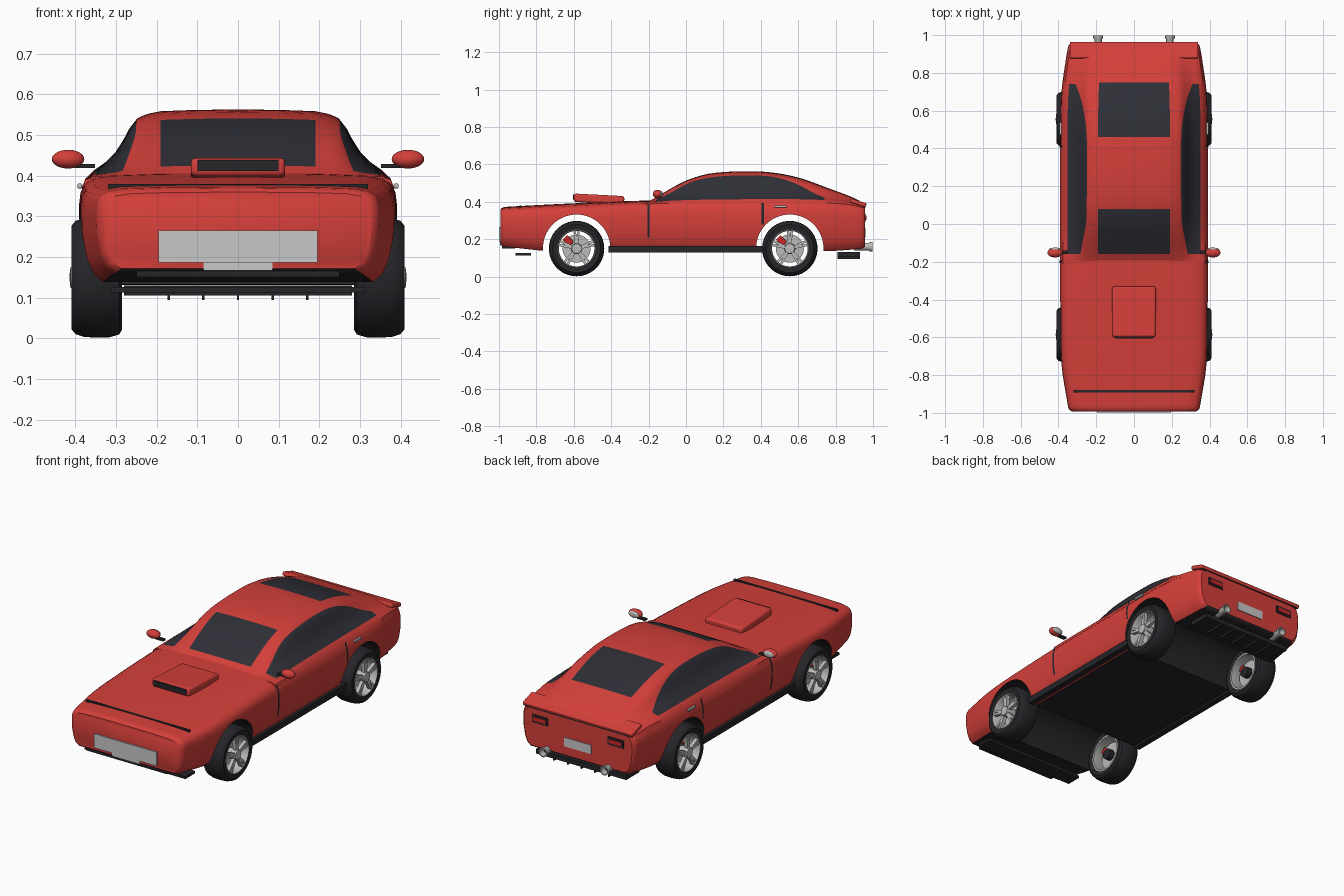
import bpy, bmesh, math
from mathutils import Matrix

if "Cube" in bpy.data.objects:
    bpy.data.objects.remove(bpy.data.objects["Cube"])

def mat(name, rgb):
    m = bpy.data.materials.new(name)
    m.diffuse_color = (*rgb, 1)
    m.use_nodes = True
    m.node_tree.nodes["Principled BSDF"].inputs["Base Color"].default_value = m.diffuse_color
    return m

RED = mat("red paint", (0.66, 0.05, 0.042))
GLASS = mat("dark glass", (0.028, 0.029, 0.038))
BLACK = mat("black rubber", (0.019, 0.019, 0.023))
METAL = mat("light metal", (0.5, 0.5, 0.49))
PLATE = mat("pale plate", (0.58, 0.58, 0.58))
CALIPER = mat("caliper red", (0.6, 0.02, 0.02))

def finish(name, bm, mats, angle=35, bevel=0):
    bmesh.ops.recalc_face_normals(bm, faces=bm.faces)
    me = bpy.data.meshes.new(name)
    bm.to_mesh(me)
    bm.free()
    ob = bpy.data.objects.new(name, me)
    bpy.context.collection.objects.link(ob)
    for m in mats:
        me.materials.append(m)
    if bevel:
        b = ob.modifiers.new("bevel", 'BEVEL')
        b.width, b.segments = bevel, 3
    bpy.ops.object.select_all(action='DESELECT')
    ob.select_set(True)
    bpy.context.view_layer.objects.active = ob
    bpy.ops.object.shade_smooth_by_angle(angle=math.radians(angle))
    return ob

def box(name, c, size, m, bevel=0, rx=0):
    bm = bmesh.new()
    M = Matrix.Translation(c) @ Matrix.Rotation(rx, 4, 'X') @ Matrix.Diagonal((*size, 1))
    bmesh.ops.create_cube(bm, size=1, matrix=M)
    return finish(name, bm, [m], bevel=bevel)

def loft(name, rings, mats, rule):
    bm = bmesh.new()
    vs = [[bm.verts.new(p) for p in r] for r in rings]
    n = len(rings[0])
    for i in range(len(vs) - 1):
        for j in range(n):
            k = (j + 1) % n
            f = bm.faces.new((vs[i][j], vs[i][k], vs[i + 1][k], vs[i + 1][j]))
            f.material_index = rule((rings[i][0][1] + rings[i + 1][0][1]) / 2, j)
    bm.faces.new(vs[0])
    bm.faces.new(vs[-1])
    return finish(name, bm, mats)

def lathe(name, prof, center, m, axis='X', side=1, seg=48):
    """Revolve a closed (radius, offset) profile round an axis."""
    bm = bmesh.new()
    rings = []
    for i in range(seg):
        a = 2 * math.pi * i / seg
        ring = []
        for r, o in prof:
            u, v = r * math.cos(a), r * math.sin(a)
            p = (o * side, u, v) if axis == 'X' else (u, o, v)
            ring.append(bm.verts.new([p[k] + center[k] for k in range(3)]))
        rings.append(ring)
    n = len(prof)
    for i in range(seg):
        A, B = rings[i], rings[(i + 1) % seg]
        for j in range(n):
            k = (j + 1) % n
            bm.faces.new((A[j], A[k], B[k], B[j]))
    bmesh.ops.remove_doubles(bm, verts=bm.verts, dist=1e-5)
    return finish(name, bm, [m])

def interp(keys, y):
    """Smooth curve through (y, value) keys."""
    if y <= keys[0][0]: return keys[0][1]
    if y >= keys[-1][0]: return keys[-1][1]
    i = max(k for k in range(len(keys) - 1) if keys[k][0] <= y)
    def slope(k):
        a, b = keys[max(k - 1, 0)], keys[min(k + 1, len(keys) - 1)]
        return (b[1] - a[1]) / (b[0] - a[0])
    (y0, v0), (y1, v1) = keys[i], keys[i + 1]
    d = y1 - y0
    t = (y - y0) / d
    return (v0 * (2*t**3 - 3*t*t + 1) + slope(i) * d * (t**3 - 2*t*t + t)
            + v1 * (3*t*t - 2*t**3) + slope(i + 1) * d * (t**3 - t*t))

# ---- lower body
WIDTH = [(-.992, .33), (-.98, .345), (-.95, .352), (-.75, .383), (-.5, .39), (.5, .39), (.7, .384), (.85, .364), (.945, .347), (.957, .335)]
TOP = [(-.992, .36), (-.98, .37), (-.95, .374), (-.6, .392), (-.2, .407), (.2, .408), (.7, .412), (.85, .405), (.945, .388), (.957, .378)]
BOT = [(-.992, .172), (-.98, .163), (-.9, .153), (-.7, .135), (.7, .135), (.945, .15), (.957, .16)]
SEC = [(0, 1), (.5, .995), (.8, .98), (.91, .95), (.965, .9), (.99, .82), (1, .7), (.995, .45), (.97, .22), (.93, .08), (.87, 0)]
NS = len(SEC)

def body_ring(y):
    w, zt, zb = interp(WIDTH, y), interp(TOP, y), interp(BOT, y)
    half = [(u * w, y, zb + t * (zt - zb)) for u, t in SEC]
    return [(-x, q, z) for x, q, z in half[:0:-1]] + half

def body_x(y, z):
    r = body_ring(y)[NS - 1:]
    for a, b in zip(r[4:], r[5:]):
        if b[2] <= z <= a[2]:
            return a[0] + (b[0] - a[0]) * (z - a[2]) / (b[2] - a[2])
    return r[4][0]

ys = [-.992, -.987, -.98, -.965, -.95, -.9] + [-.85 + .05 * i for i in range(36)] + [.93, .945, .952, .957]
body = loft("body", [body_ring(y) for y in ys], [RED, BLACK], lambda y, j: int(j == 2 * NS - 2))

# wheel arches cut right across the body
for wy in (-.585, .555):
    cut = lathe("arch_cutter", [(0, -.5), (.18, -.5), (.18, .5), (0, .5)], (0, wy, .152), RED, seg=64)
    cut.data.materials.append(BLACK)
    for p in cut.data.polygons:
        p.material_index = 1
    mod = body.modifiers.new("arch", 'BOOLEAN')
    mod.operation, mod.object, mod.solver = 'DIFFERENCE', cut, 'EXACT'
    bpy.ops.object.select_all(action='DESELECT')
    bpy.context.view_layer.objects.active = body
    body.select_set(True)
    bpy.ops.object.modifier_apply(modifier=mod.name)
    bpy.data.objects.remove(cut)
bpy.ops.object.shade_smooth_by_angle(angle=math.radians(35))

# ---- cabin with glass areas
ROOF = [(-.21, .398), (-.16, .424), (-.08, .472), (0, .513), (.1, .546), (.2, .559), (.32, .563), (.45, .558), (.6, .53), (.75, .477), (.9, .42), (.95, .392)]
CAB = [(0, 1), (.1, .995), (.19, .975), (.225, .93), (.25, .86), (.268, .7), (.283, .52), (.302, .34), (.327, .19), (.352, .08), (.375, -.06), (.383, -.2)]
EDGE = [(-.16, 6), (0, 4.2), (.1, 4), (.45, 4), (.6, 5), (.74, 7.6)]

def cabin_ring(y):
    h, base, s = interp(ROOF, y), interp(TOP, y) - .008, interp(WIDTH, y) / .39
    e = interp(EDGE, y)
    ps = [0, 1, 2] + [2 + (e - 2) * k / 5 for k in range(1, 6)] + [e + (9 - e) * k / 5 for k in range(1, 6)] + [10, 11]
    half = []
    for p in ps:
        i = min(int(p), 10)
        f = p - i
        u = CAB[i][0] * (1 - f) + CAB[i + 1][0] * f
        t = CAB[i][1] * (1 - f) + CAB[i + 1][1] * f
        half.append((u * s, y, base + t * (h - base if t > 0 else .16)))
    return [(-x, q, z) for x, q, z in half[:0:-1]] + half

def cabin_rule(y, j):
    k = min(abs(j - 14), abs(j - 13))
    if j < 28 and 7 <= k <= 11 and -.16 < y < .74:
        return 1
    return int(k <= 1 and (-.16 < y < .08 or .46 < y < .75))

cy = [-.21, -.185, -.16] + [-.13 + .03 * i for i in range(7)] + [.08] + [.12 + .04 * i for i in range(8)] + [.43, .46] \
    + [.5 + .04 * i for i in range(6)] + [.74, .75, .8, .85, .9, .93, .95]
loft("cabin", [cabin_ring(y) for y in cy], [RED, GLASS], cabin_rule)

# ---- hood and nose details
box("hood_scoop", (0, -.465, .415), (.232, .27, .045), RED, .012, math.radians(-3))
box("scoop_opening", (0, -.602, .425), (.2, .006, .027), BLACK)
box("hood_seam", (0, -.885, .374), (.64, .012, .012), BLACK)
box("front_plate", (0, -.993, .226), (.39, .012, .078), PLATE)
box("front_lower_plate", (0, -.99, .177), (.17, .01, .02), PLATE)
box("nose_valance", (0, -.95, .162), (.5, .07, .022), BLACK)
box("front_splitter", (0, -.87, .12), (.625, .085, .014), BLACK)

# ---- tail details
box("tail_spoiler", (0, .92, .395), (.68, .09, .022), RED, .006, math.radians(-18))
box("spoiler_seam", (0, .956, .372), (.66, .008, .005), BLACK)
box("rear_plate", (0, .957, .235), (.17, .008, .05), PLATE)
box("diffuser", (0, .87, .118), (.56, .12, .025), BLACK)
for i in range(-2, 3):
    box("diffuser_fin", (i * .085, .87, .108), (.006, .12, .028), BLACK)

def side_strip(name, y, z0, z1, s):
    """Thin shut line that follows the body side."""
    bm = bmesh.new()
    rows = []
    for i in range(9):
        z = z0 + (z1 - z0) * i / 8
        rows.append([bm.verts.new((s * (body_x(y, z) + .003), y + d, z)) for d in (-.006, .006)])
    for a, b in zip(rows, rows[1:]):
        bm.faces.new((a[0], a[1], b[1], b[0]))
    finish(name, bm, [BLACK])

TYRE = [(.103, .29), (.128, .285), (.14, .292), (.147, .315), (.148, .35), (.146, .38), (.139, .4), (.128, .409), (.103, .405)]
RIM = [(.105, .29), (.106, .402), (.1, .408), (.095, .4), (.095, .29)]
for s in (1, -1):
    side_strip("door_front_seam", -.2, .21, .385, s)
    side_strip("door_rear_seam", .41, .28, .395, s)
    box("door_handle", (s * .389, .505, .375), (.012, .065, .012), METAL, .003)
    box("sill", (s * .368, 0, .147), (.034, .83, .034), BLACK)
    # tail lights and exhausts
    box("tail_light_frame", (s * .235, .957, .315), (.1, .008, .045), BLACK, .003)
    box("tail_light", (s * .235, .961, .315), (.08, .006, .022), CALIPER)
    lathe("exhaust", [(.016, .9), (.02, .9), (.02, .975), (.026, .985), (.026, .998), (.02, .998), (.016, .96)], (s * .19, 0, .16), METAL, 'Y', seg=24)
    lathe("exhaust_core", [(0, .9), (.016, .9), (.016, .965), (0, .965)], (s * .19, 0, .16), BLACK, 'Y', seg=24)
    # door mirrors
    bm = bmesh.new()
    bmesh.ops.create_uvsphere(bm, u_segments=24, v_segments=14, radius=1,
        matrix=Matrix.Translation((s * .418, -.152, .441)) @ Matrix.Diagonal((.04, .025, .023, 1)))
    finish("mirror_shell", bm, [RED])
    bm = bmesh.new()
    bmesh.ops.create_uvsphere(bm, u_segments=24, v_segments=10, radius=1,
        matrix=Matrix.Translation((s * .418, -.134, .441)) @ Matrix.Diagonal((.032, .009, .018, 1)))
    finish("mirror_glass", bm, [METAL])
    box("mirror_stalk", (s * .377, -.15, .424), (.05, .02, .01), BLACK)
    # wheels
    for wy in (-.585, .555):
        c = (0, wy, .15)
        lathe("tyre", TYRE, c, BLACK, side=s, seg=56)
        lathe("rim", RIM, c, METAL, side=s)
        lathe("hub", [(0, .345), (.024, .345), (.03, .39), (.026, .412), (0, .415)], c, METAL, side=s, seg=24)
        lathe("hub_stub", [(0, .3), (.03, .3), (.03, .345), (0, .345)], c, BLACK, side=s, seg=24)
        lathe("brake_disc", [(.025, .33), (.075, .33), (.075, .342), (.025, .342)], c, METAL, side=s)
        box("brake_caliper", (s * .345, wy - .045, .192), (.04, .035, .05), CALIPER, .005, math.radians(45))
        bm = bmesh.new()
        for i in range(5):
            for off in (-.012, .012):
                M = Matrix.Translation((s * .395, wy, .15)) @ Matrix.Rotation(2 * math.pi * i / 5 + off * 9, 4, 'X') \
                    @ Matrix.Translation((0, 0, .06)) @ Matrix.Diagonal((.02, .013, .076, 1))
                bmesh.ops.create_cube(bm, size=1, matrix=M)
        finish("spokes", bm, [METAL])
